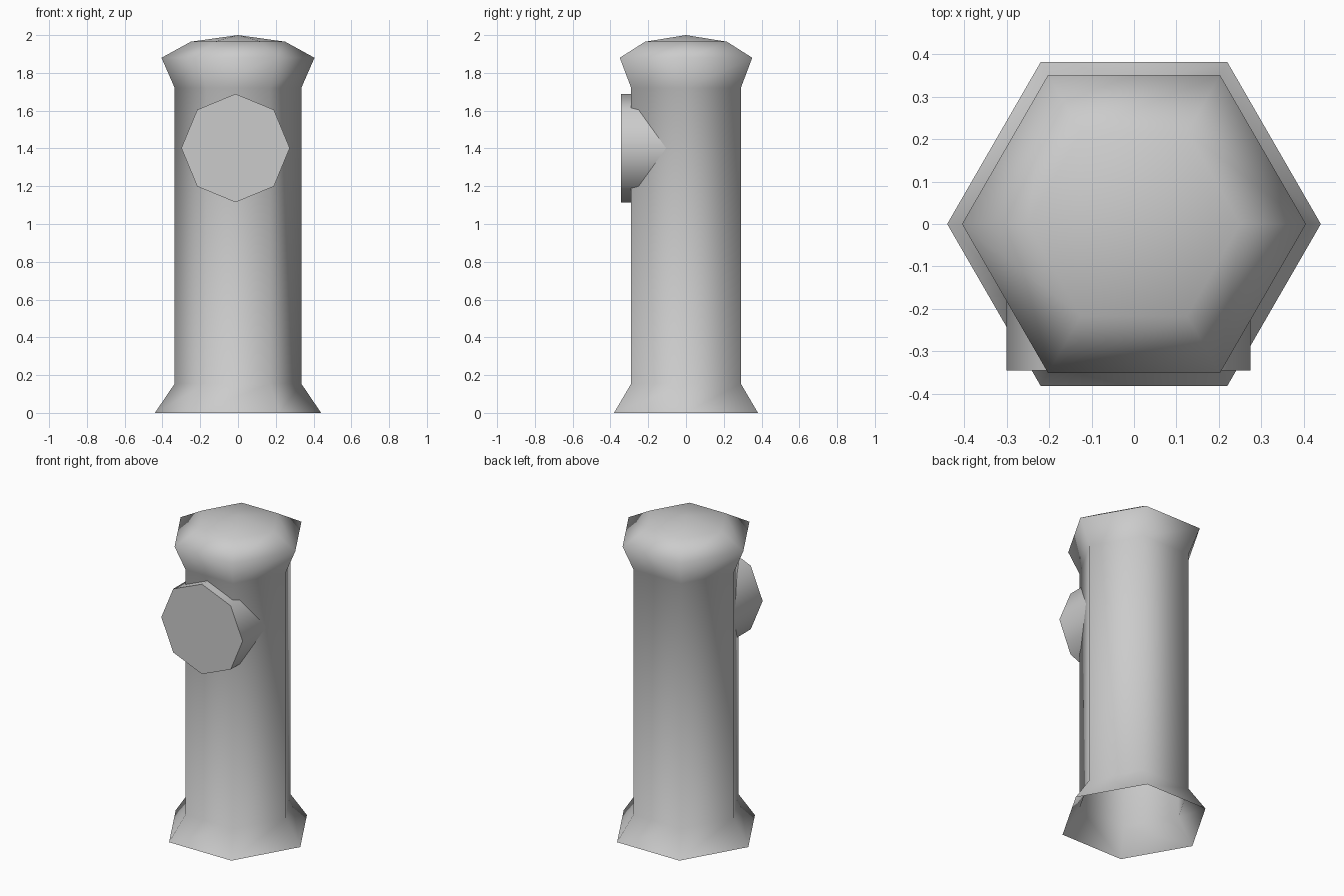
import bpy
import bmesh
import math
from mathutils import Matrix

if "Cube" in bpy.data.objects:
    bpy.data.objects.remove(bpy.data.objects["Cube"])

stone = bpy.data.materials.new("plain grey")
stone.diffuse_color = (0.6, 0.6, 0.6, 1.0)
stone.use_nodes = True
stone.node_tree.nodes["Principled BSDF"].inputs["Base Color"].default_value = stone.diffuse_color


def make_object(name, bm):
    mesh = bpy.data.meshes.new(name)
    bmesh.ops.recalc_face_normals(bm, faces=bm.faces)
    bm.to_mesh(mesh)
    bm.free()
    mesh.materials.append(stone)
    obj = bpy.data.objects.new(name, mesh)
    bpy.context.collection.objects.link(obj)
    return obj


# Hollow six-sided post: flared foot, straight shaft, wider head, shallow peak
SIDES = 6
profile = [(0.44, 0.0), (0.335, 0.155), (0.335, 1.72), (0.405, 1.88), (0.25, 1.965)]
bm = bmesh.new()
rings = []
for radius, z in profile:
    rings.append([bm.verts.new((radius * math.cos(math.tau * i / SIDES),
                                radius * math.sin(math.tau * i / SIDES), z))
                  for i in range(SIDES)])
for low, high in zip(rings, rings[1:]):
    for i in range(SIDES):
        j = (i + 1) % SIDES
        bm.faces.new((low[i], low[j], high[j], high[i]))
peak = bm.verts.new((0, 0, 2.0))
for i in range(SIDES):
    bm.faces.new((rings[-1][i], rings[-1][(i + 1) % SIDES], peak))
for face in bm.faces:
    face.smooth = True
make_object("post", bm)

# Eight-sided outlet disc on the front, sunk into the shaft
FRONT, BACK = -0.345, -0.05
bm = bmesh.new()
bmesh.ops.create_cone(
    bm, cap_ends=True, segments=8, radius1=0.287, radius2=0.287, depth=BACK - FRONT,
    matrix=Matrix.Translation((-0.013, (FRONT + BACK) / 2, 1.402))
    @ Matrix.Rotation(math.pi / 2, 4, 'X'))
outlet = make_object("front_outlet", bm)
bpy.context.view_layer.objects.active = outlet
outlet.select_set(True)
bpy.ops.object.shade_smooth_by_angle(angle=math.radians(60))
